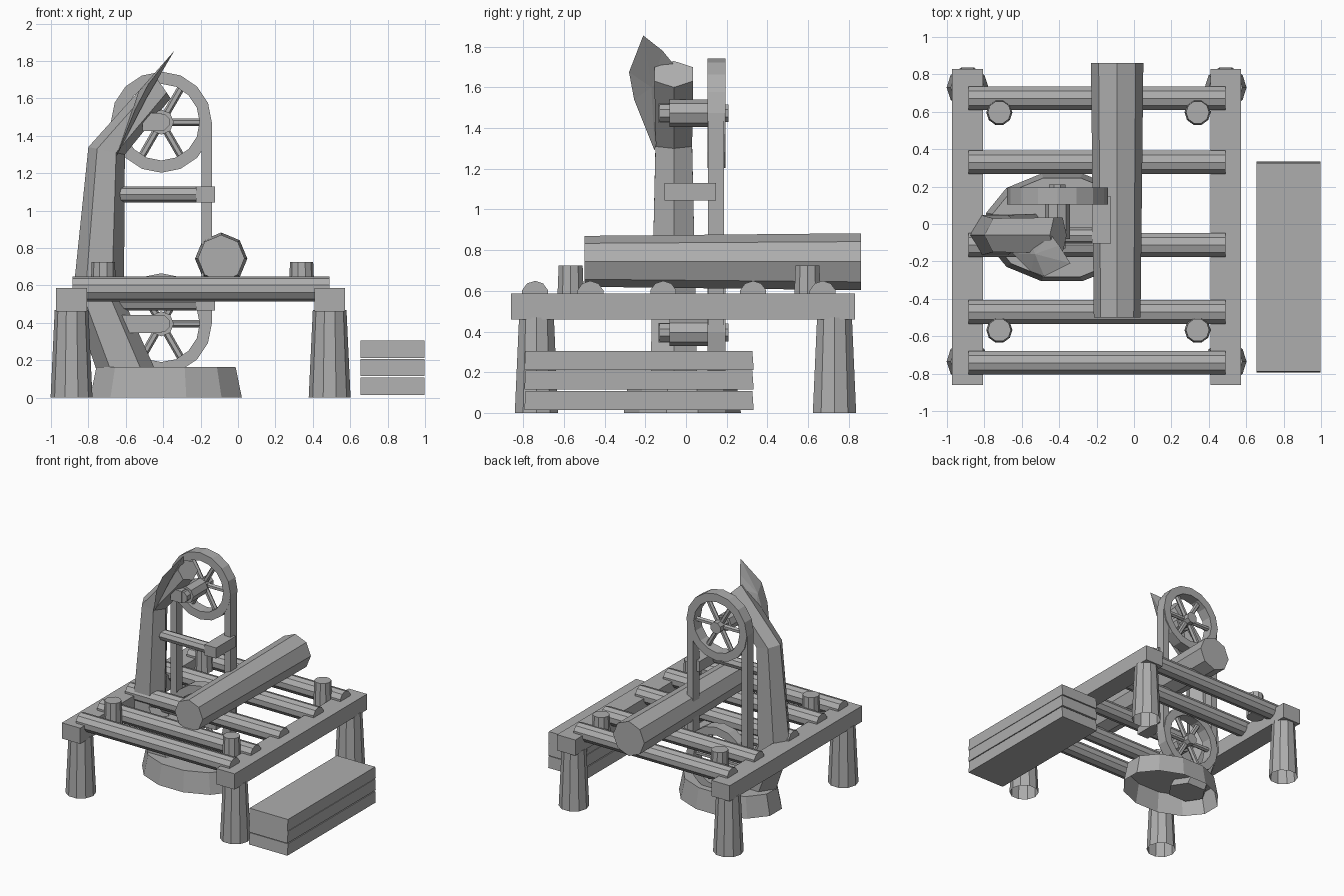
import bpy, bmesh, math
from mathutils import Vector, Matrix

cube = bpy.data.objects.get("Cube")
if cube:
    bpy.data.objects.remove(cube, do_unlink=True)

grey = bpy.data.materials.new("plain grey")
grey.use_nodes = True
tone = (0.42, 0.42, 0.42, 1)
grey.diffuse_color = tone
grey.node_tree.nodes["Principled BSDF"].inputs["Base Color"].default_value = tone


def finish(name, bm, normals=True):
    if normals:
        bmesh.ops.recalc_face_normals(bm, faces=bm.faces)
    mesh = bpy.data.meshes.new(name)
    bm.to_mesh(mesh)
    bm.free()
    mesh.materials.append(grey)
    obj = bpy.data.objects.new(name, mesh)
    bpy.context.collection.objects.link(obj)
    return obj


def box(name, x, y, z, flare=0):
    """Box from ranges; flare lengthens the bottom along y."""
    bm = bmesh.new()
    bmesh.ops.create_cube(bm, size=1)
    for v in bm.verts:
        sx, sy, sz = (c + 0.5 for c in v.co)
        v.co = (x[0] + sx * (x[1] - x[0]), y[0] + sy * (y[1] - y[0]), z[0] + sz * (z[1] - z[0]))
        if sz < 0.5:
            v.co.y += flare if sy > 0.5 else -flare
    return finish(name, bm)


def rod(name, a, b, r1, r2=None, sides=8, turn=0.0, open_start=False, squash=1):
    """Prism from a to b, optionally tapered, open at the start or squashed in y."""
    a, b = Vector(a), Vector(b)
    r2 = r1 if r2 is None else r2
    rot = Vector((0, 0, 1)).rotation_difference(b - a).to_matrix()
    bm = bmesh.new()
    rings = []
    for c, r in ((a, r1), (b, r2)):
        ring = []
        for i in range(sides):
            t = turn + math.tau * i / sides
            ring.append(bm.verts.new(c + rot @ Vector((r * math.cos(t), r * squash * math.sin(t), 0))))
        rings.append(ring)
    for i in range(sides):
        j = (i + 1) % sides
        bm.faces.new((rings[0][i], rings[0][j], rings[1][j], rings[1][i]))
    if not open_start:
        bm.faces.new(rings[0][::-1])
    bm.faces.new(rings[1])
    return finish(name, bm, False)


# Table: legs, side beams, rollers and pegs
for side, x in (("right", -0.89), ("left", 0.49)):
    for end, y in (("front", -0.735), ("back", 0.73)):
        rod(f"{end}_{side}_leg", (x, y, 0), (x, y, 0.47), 0.112, 0.09, 10, open_start=True)
    box(f"{side}_beam", (x - 0.082, x + 0.082), (-0.86, 0.83), (0.46, 0.587))
for i, y in enumerate((-0.742, -0.47, -0.112, 0.33, 0.672)):
    rod(f"roller_{i + 1}", (-0.885, y, 0.582), (0.488, y, 0.582), 0.067, sides=10)
for side, x in (("right", -0.72), ("left", 0.34)):
    for end, y in (("front", -0.567), ("back", 0.597)):
        rod(f"{end}_{side}_peg", (x, y, 0.53), (x, y, 0.725), 0.07, 0.062, 10)

# Log on the table and stacked planks beside it
rod("log", (-0.09, -0.5, 0.745), (-0.09, 0.86, 0.743), 0.125, 0.14)
for i, z in enumerate((0.015, 0.115, 0.212)):
    box(f"plank_{i + 1}", (0.655, 0.998), (-0.788, 0.326), (z, z + 0.093), 0.007)

# Foot of the saw, hollow underneath
rod("saw_foot", (-0.385, -0.018, 0), (-0.385, -0.018, 0.165), 0.42, 0.385, 12,
    math.pi / 12, True, 0.71)

# Curved frame: hexagonal rings between outer and inner (x, z) points
bm = bmesh.new()
rings = []
for outer, inner, half in (((-0.74, 0.1), (-0.42, 0.1), 0.115),
                           ((-0.885, 0.52), (-0.61, 0.52), 0.108),
                           ((-0.80, 1.34), (-0.605, 1.30), 0.09),
                           ((-0.45, 1.73), (-0.36, 1.60), 0.095)):
    ring = []
    for f, s in ((0, 0), (0.24, -1), (0.76, -1), (1, 0), (0.76, 1), (0.24, 1)):
        ring.append(bm.verts.new((outer[0] + f * (inner[0] - outer[0]), -0.06 + s * half,
                                  outer[1] + f * (inner[1] - outer[1]))))
    rings.append(ring)
for low, high in zip(rings, rings[1:]):
    for i in range(6):
        j = (i + 1) % 6
        bm.faces.new((low[i], low[j], high[j], high[i]))
bm.faces.new(rings[0][::-1])
bm.faces.new(rings[-1])
finish("saw_frame", bm)

# Leaf shaped hood: a closed shell with a ridge above and a crease below
bm = bmesh.new()
rim = [bm.verts.new(p) for p in ((-0.65, -0.155, 1.29), (-0.55, -0.255, 1.54), (-0.48, -0.28, 1.675),
                                 (-0.34, -0.21, 1.855), (-0.40, -0.115, 1.78), (-0.45, -0.05, 1.70),
                                 (-0.55, -0.09, 1.52))]
ridge = bm.verts.new((-0.53, -0.16, 1.64))
crease = bm.verts.new((-0.49, -0.17, 1.60))
for i, v in enumerate(rim):
    w = rim[(i + 1) % len(rim)]
    bm.faces.new((v, w, ridge))
    bm.faces.new((w, v, crease))
finish("leaf_hood", bm)

# Two spoked wheels with axles and brackets
WX, WY = -0.41, (0.105, 0.195)
for name, z in (("upper", 1.473), ("lower", 0.395)):
    bm = bmesh.new()
    n = 16
    loops = []
    for i in range(n):
        t = math.tau * i / n
        loops.append([bm.verts.new((WX + r * math.cos(t), y, z + r * math.sin(t)))
                      for r, y in ((0.27, WY[0]), (0.27, WY[1]), (0.205, WY[1]), (0.205, WY[0]))])
    for i in range(n):
        a, b = loops[i], loops[(i + 1) % n]
        for k in range(4):
            m = (k + 1) % 4
            bm.faces.new((a[k], b[k], b[m], a[m]))
    finish(f"{name}_wheel_rim", bm)
    for k in range(6):
        t = k * math.pi / 3
        d = Vector((math.cos(t), 0, math.sin(t)))
        hub = Vector((WX, 0.15, z))
        rod(f"{name}_spoke_{k + 1}", hub, hub + d * 0.22, 0.02, sides=6)
    rod(f"{name}_hub", (WX, -0.08, z), (WX, 0.105, z), 0.067)
    rod(f"{name}_axle", (WX, -0.13, z), (WX, 0.21, z), 0.047, turn=math.pi / 8)
    box(f"{name}_bracket", (-0.62 if name == "lower" else -0.51, WX), (-0.135, 0.0), (z - 0.048, z + 0.048))

# Saw band running between the wheels
for side, x in (("right", -0.68), ("left", -0.195)):
    box(f"{side}_band", (x, x + 0.055), (0.107, 0.187), (0.395, 1.473))

# Blade guides above and below the table
for name, z in (("upper", 1.087), ("lower", 0.508)):
    rod(f"{name}_guide_rod", (-0.7, -0.062, z), (-0.18, -0.062, z), 0.043)
    box(f"{name}_guide_block", (-0.225, -0.122), (-0.105, 0.147), (z - 0.043, z + 0.043))
